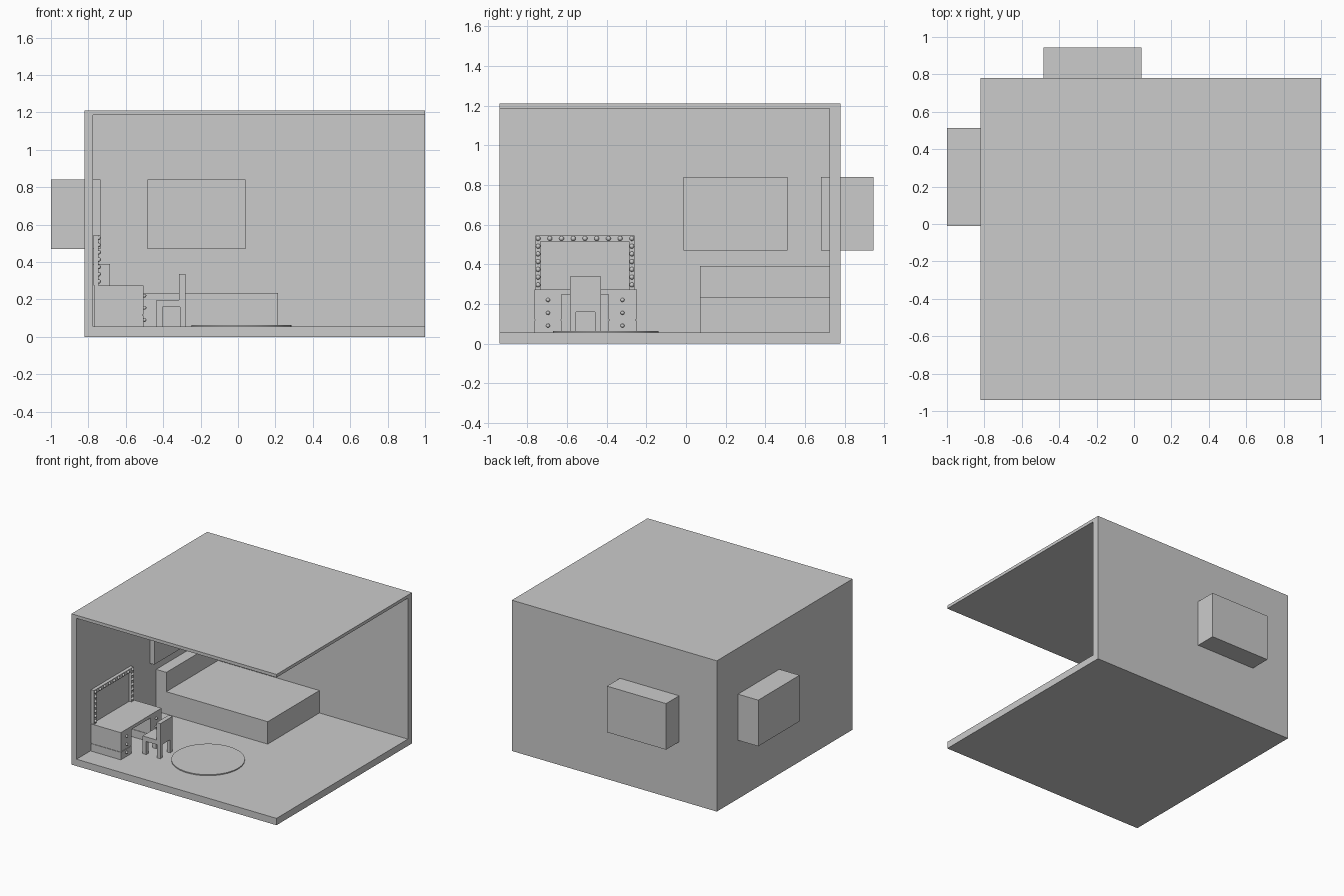
import bpy
from math import radians

default = bpy.data.objects.get("Cube")
if default:
    bpy.data.objects.remove(default, do_unlink=True)


def box(name, x, y, z):
    """Box spanning the (low, high) range on each axis."""
    spans = (x, y, z)
    bpy.ops.mesh.primitive_cube_add(size=1, location=[(a + b) / 2 for a, b in spans])
    ob = bpy.context.object
    ob.name = name
    ob.scale = [b - a for a, b in spans]
    bpy.ops.object.transform_apply(location=False, rotation=False, scale=True)
    return ob


def ball(name, loc, r):
    bpy.ops.mesh.primitive_uv_sphere_add(segments=16, ring_count=10, radius=r, location=loc)
    bpy.context.object.name = name
    bpy.ops.object.shade_smooth()


FLOOR = 0.055
CEIL = 1.185

# Room shell: open at the front and on the +x side
box("floor", (-0.82, 1), (-0.94, 0.78), (0, FLOOR))
box("ceiling", (-0.82, 1), (-0.94, 0.78), (CEIL, 1.21))
box("side_wall", (-0.82, -0.775), (-0.94, 0.78), (FLOOR, CEIL))
box("back_wall", (-0.775, 1), (0.725, 0.78), (FLOOR, CEIL))

# Window blocks passing through the walls
WINDOW_Z = (0.47, 0.84)
box("back_window", (-0.485, 0.04), (0.68, 0.945), WINDOW_Z)
box("side_window", (-1, -0.735), (-0.012, 0.512), WINDOW_Z)

# Bed
BED_Y = (0.07, 0.725)
box("bed_base", (-0.685, 0.215), BED_Y, (FLOOR, 0.235))
box("bed_headboard", (-0.775, -0.685), BED_Y, (FLOOR, 0.39))

# Dressing table with two drawer pedestals
DESK_X = (-0.768, -0.505)
box("desk_top", DESK_X, (-0.765, -0.248), (0.247, 0.273))
for side, y0, y1 in (("right", -0.765, -0.627), ("left", -0.391, -0.25)):
    box(f"upper_drawers_{side}", DESK_X, (y0, y1), (0.12, 0.247))
    box(f"drawer_gap_{side}", (-0.768, -0.51), (y0 + 0.004, y1 - 0.004), (0.115, 0.12))
    box(f"lower_drawer_{side}", DESK_X, (y0, y1), (FLOOR, 0.115))
    for i in range(3):
        ball(f"drawer_knob_{side}_{i}", (-0.5, (y0 + y1) / 2, 0.09 + 0.065 * i), 0.01)

# Mirror and its frame
FRAME_X = (-0.772, -0.745)
box("mirror_glass", (-0.772, -0.765), (-0.733, -0.287), (0.273, 0.515))
box("mirror_frame_top", FRAME_X, (-0.76, -0.26), (0.515, 0.545))
box("mirror_frame_right", FRAME_X, (-0.76, -0.733), (0.273, 0.515))
box("mirror_frame_left", FRAME_X, (-0.287, -0.26), (0.273, 0.515))

# Bulbs along the top and sides of the frame
BULB_Y0, BULB_Y1, BULB_Z = -0.746, -0.273, 0.53
for i in range(9):
    ball(f"bulb_top_{i}", (-0.745, BULB_Y0 + (BULB_Y1 - BULB_Y0) * i / 8, BULB_Z), 0.012)
for side, y in (("right", BULB_Y0), ("left", BULB_Y1)):
    for i in range(1, 7):
        ball(f"bulb_{side}_{i}", (-0.745, y, BULB_Z - 0.039 * i), 0.012)

# Chair facing the dressing table
CHAIR_Y = (-0.585, -0.43)
box("chair_seat", (-0.437, -0.28), CHAIR_Y, (0.16, 0.197))
box("chair_back", (-0.315, -0.28), CHAIR_Y, (0.197, 0.337))
for row, x in (("front", (-0.437, -0.405)), ("back", (-0.31, -0.28))):
    for side, y in (("right", (-0.585, -0.555)), ("left", (-0.46, -0.43))):
        box(f"chair_leg_{row}_{side}", x, y, (FLOOR, 0.16))

# Round rug
bpy.ops.mesh.primitive_cylinder_add(vertices=64, radius=0.267, depth=0.008,
                                    location=(0.018, -0.405, FLOOR + 0.004))
bpy.context.object.name = "rug"
bpy.ops.object.shade_smooth_by_angle(angle=radians(30))
